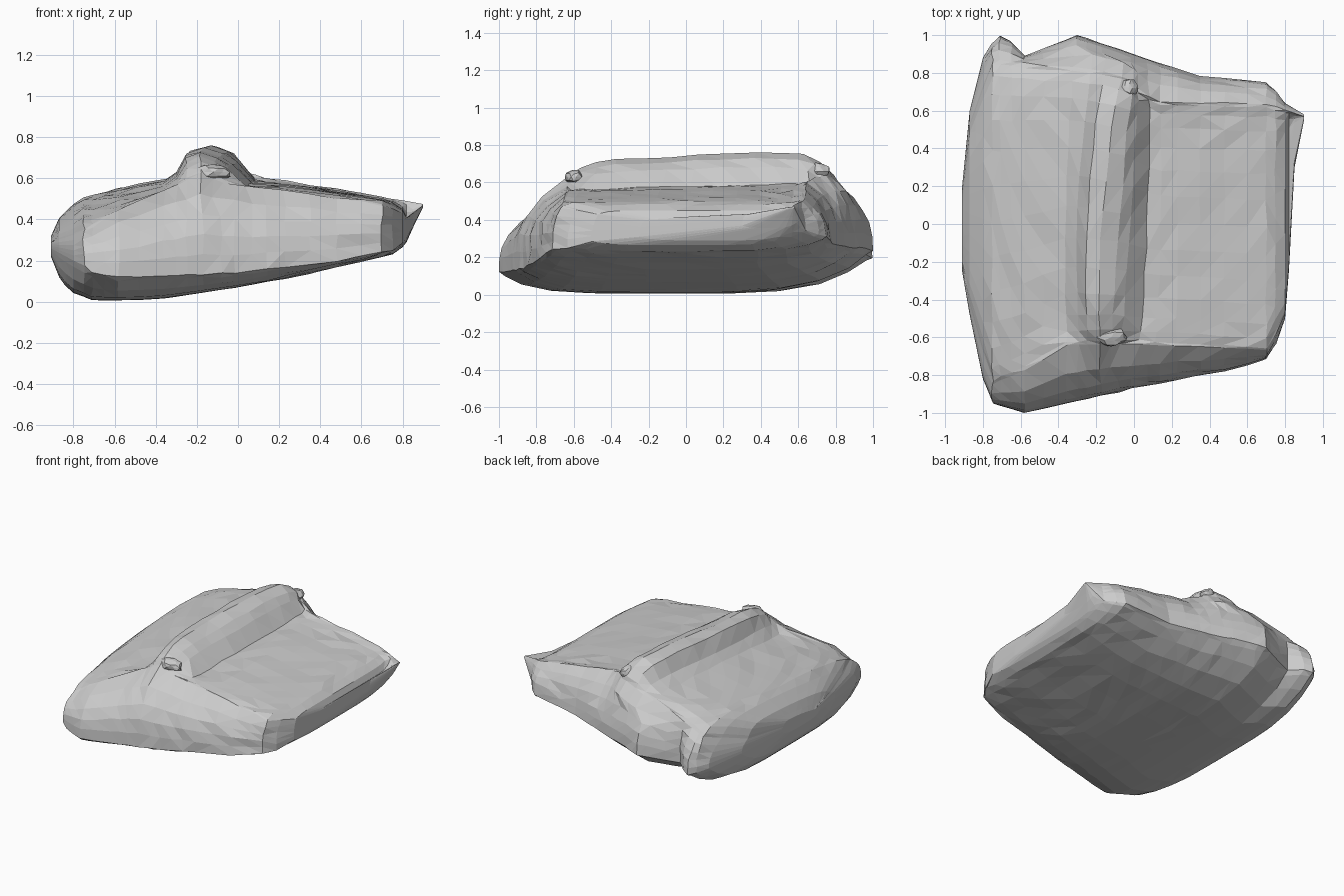
import bpy
import bmesh
import math
import random

random.seed(4)
default_cube = bpy.data.objects.get("Cube")
if default_cube:
    bpy.data.objects.remove(default_cube, do_unlink=True)


def make_material(name, value):
    material = bpy.data.materials.new(name)
    material.use_nodes = True
    color = (value, value, value, 1)
    material.diffuse_color = color
    material.node_tree.nodes["Principled BSDF"].inputs["Base Color"].default_value = color
    return material


def sample(rail, x):
    """Linear value of a rail, given as (x, value) points."""
    if x <= rail[0][0]:
        return rail[0][1]
    for (start, low), (end, high) in zip(rail, rail[1:]):
        if x <= end:
            return low + (high - low) * (x - start) / (end - start)
    return rail[-1][1]


def mix(a, b, t):
    return a + (b - a) * t


# Rails running from the rounded left-hand edge to the pointed corner
front_edge = [(-.91, -.25), (-.87, -.48), (-.8, -.82), (-.75, -.95), (-.58, -1),
              (0, -.87), (.5, -.77), (.72, -.71), (.8, -.5), (.82, -.25), (.85, .3), (.9, .55)]
back_edge = [(-.91, .2), (-.87, .6), (-.8, .88), (-.72, 1), (-.66, .98), (-.58, .89),
             (-.3, 1), (0, .9), (.35, .78), (.72, .75), (.8, .64), (.9, .58)]
front_rim = [(-.91, -.22), (-.87, -.42), (-.75, -.85), (-.58, -.77), (-.35, -.64),
             (0, -.63), (.7, -.67), (.8, -.47), (.82, -.22), (.85, .32), (.9, .56)]
back_rim = [(-.91, .18), (-.87, .53), (-.75, .87), (-.3, .82), (-.1, .76),
            (.12, .65), (.72, .63), (.9, .57)]
front_rim_height = [(-.91, .29), (-.75, .34), (-.58, .45), (-.35, .55), (-.15, .63),
                    (0, .57), (.3, .53), (.7, .47), (.8, .43), (.82, .4), (.9, .47)]
back_rim_height = [(-.91, .29), (-.75, .44), (-.4, .56), (-.15, .64), (.1, .61),
                   (.6, .53), (.9, .475)]
front_bulge_height = [(-.91, .26), (-.8, .2), (-.7, .14), (-.58, .12), (0, .14), (.5, .2),
                      (.78, .26), (.82, .31), (.86, .39), (.9, .462)]
back_bulge_height = [(-.91, .26), (-.72, .2), (-.3, .24), (.35, .27), (.78, .32), (.9, .465)]
crest_height = [(-.91, .32), (-.87, .41), (-.78, .5), (-.6, .55), (-.36, .6), (-.3, .65),
                (-.25, .74), (-.17, .76), (-.08, .73), (-.02, .685), (.07, .59), (.35, .555),
                (.6, .52), (.74, .49), (.8, .45), (.82, .41), (.9, .47)]
front_droop = [(-.91, .05), (-.8, .12), (-.5, .09), (-.2, .06), (.1, .03), (.8, 0)]
floor_height = [(-.91, .22), (-.87, .12), (-.82, .05), (-.7, .005), (-.4, .01), (0, .07),
                (.4, .15), (.78, .24), (.82, .29), (.86, .38), (.9, .46)]


def section(x):
    """Closed outline of the cushion at one position across its width."""
    front, back = sample(front_edge, x), sample(back_edge, x)
    rim_f, rim_b = sample(front_rim, x), sample(back_rim, x)
    high_f, high_b = sample(front_rim_height, x), sample(back_rim_height, x)
    low_f, low_b = sample(front_bulge_height, x), sample(back_bulge_height, x)
    crest, floor, droop = (sample(r, x) for r in (crest_height, floor_height, front_droop))
    points = []
    # Bowed underside, back to front
    for i in range(12):
        s = math.cos(math.pi * i / 12)
        rise = (low_b - floor) * s ** 4 if s > 0 else (low_f - floor) * s ** 6
        points.append((mix(front, back, (s + 1) / 2), floor + rise))
    # Bulging front side
    for i in range(5):
        t = i / 5
        points.append((mix(front, rim_f, t ** 3), mix(low_f, high_f, t)))
    # Crowned top, with its steep ends closely divided
    for i in range(14):
        t = (1 - math.cos(math.pi * i / 14)) / 2
        weight = 1 - abs(2 * t - 1) ** 10
        top = crest - droop * (1 - t) ** 2
        points.append((mix(rim_f, rim_b, t), mix(mix(high_f, high_b, t), top, weight)))
    # Bulging back side
    for i in range(5):
        t = i / 5
        points.append((mix(rim_b, back, 1 - (1 - t) ** 2.4), mix(high_b, low_b, t)))
    return points


# Padded body lofted through the sections
stations = [-.91, -.895, -.87, -.84, -.8, -.75, -.71, -.65, -.58, -.48, -.36, -.3, -.25,
            -.17, -.08, -.02, .07, .14, .23, .35, .48, .6, .7, .75, .8, .82, .85, .875, .9]
bm = bmesh.new()
rings = []
for x in stations:
    ring = []
    inner = abs(x) < .79
    for y, z in section(x):
        # The ridge runs askew and narrows towards the back
        bell = math.exp(-((x + .1) / .2) ** 2) * (z > .5)
        skew = bell * (.08 * y - (.03 + .7 * x) * y * y)
        shake = [random.uniform(-.006, .006) if inner else 0 for _ in range(3)]
        ring.append(bm.verts.new((x + skew + shake[0], y + shake[1] * (abs(y) < .9),
                                  max(z + shake[2] * (z > .1), 0))))
    rings.append(ring)
count = len(rings[0])
for a, b in zip(rings, rings[1:]):
    for i in range(count):
        j = (i + 1) % count
        bm.faces.new((a[i], a[j], b[j], b[i]))
bm.faces.new(rings[0])
bm.faces.new(rings[-1])
bmesh.ops.triangulate(bm, faces=bm.faces[:])
bmesh.ops.recalc_face_normals(bm, faces=bm.faces[:])
mesh = bpy.data.meshes.new("folded_cushion")
bm.to_mesh(mesh)
bm.free()
mesh.materials.append(make_material("pale_grey_fabric", .6))
cushion = bpy.data.objects.new("folded_cushion", mesh)
bpy.context.collection.objects.link(cushion)

# Small puckers of cloth at both ends of the ridge
for name, place, size in (("front_pucker", (-.12, -.6, .63), (.09, .05, .04)),
                          ("back_pucker", (-.03, .72, .66), (.05, .05, .05))):
    bpy.ops.mesh.primitive_ico_sphere_add(subdivisions=2, radius=1, location=place)
    pucker = bpy.context.object
    pucker.name = name
    pucker.scale = size
    for vert in pucker.data.vertices:
        vert.co *= random.uniform(.8, 1.1)
    pucker.data.materials.append(mesh.materials[0])
